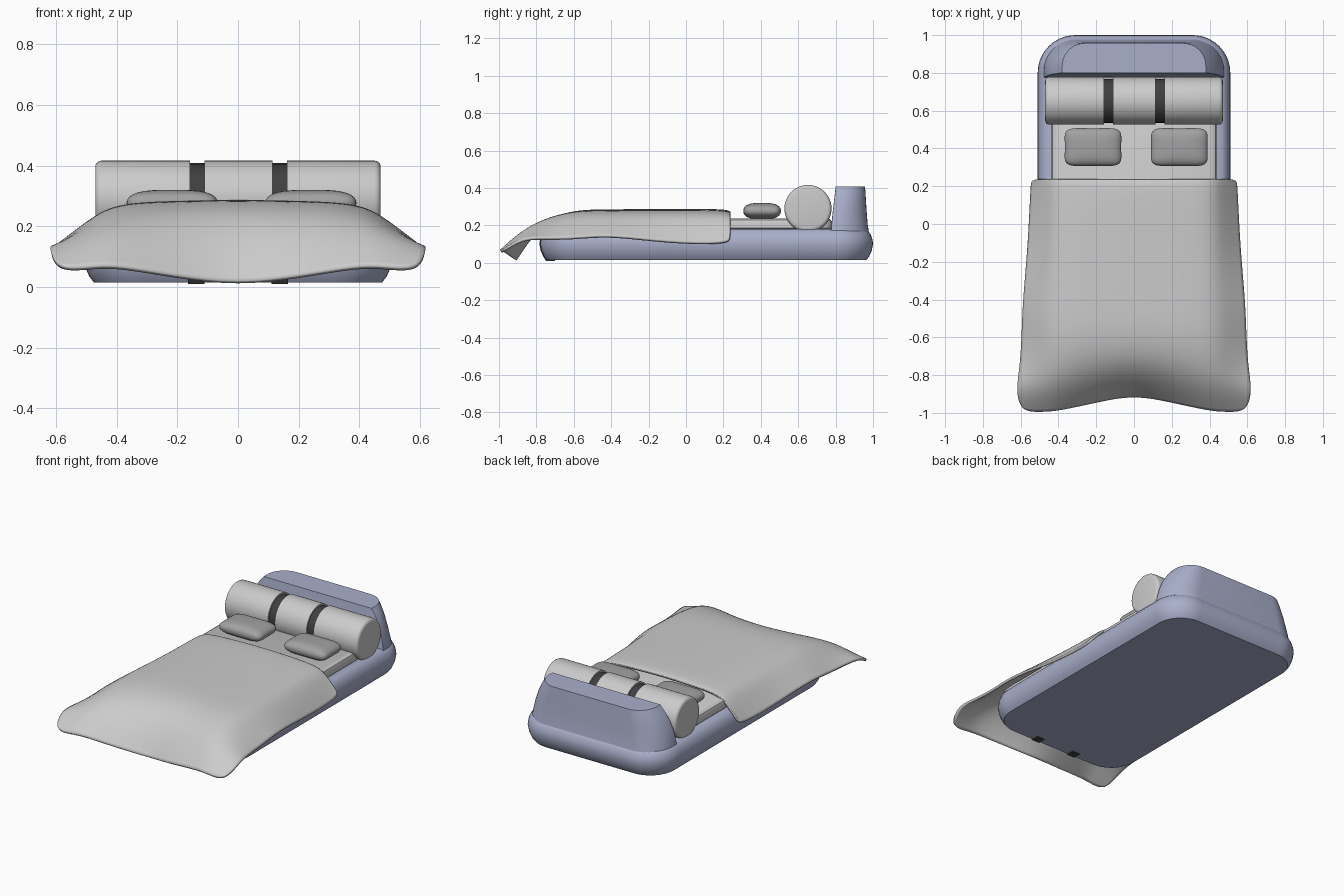
import bpy, bmesh, math

if "Cube" in bpy.data.objects:
    bpy.data.objects.remove(bpy.data.objects["Cube"])


def material(name, rgb):
    m = bpy.data.materials.new(name)
    m.diffuse_color = (*rgb, 1)
    m.use_nodes = True
    m.node_tree.nodes["Principled BSDF"].inputs["Base Color"].default_value = m.diffuse_color
    return m


BLUE = material("slate_blue", (0.40, 0.43, 0.60))
DARK = material("dark_strap", (0.05, 0.05, 0.05))
MID = material("pillow_grey", (0.36, 0.36, 0.36))


def make(name, verts, faces, mat=None, angle=35):
    me = bpy.data.meshes.new(name)
    me.from_pydata(verts, [], faces)
    bm = bmesh.new()
    bm.from_mesh(me)
    bmesh.ops.recalc_face_normals(bm, faces=bm.faces)
    bm.to_mesh(me)
    bm.free()
    ob = bpy.data.objects.new(name, me)
    bpy.context.collection.objects.link(ob)
    if mat:
        me.materials.append(mat)
    bpy.ops.object.select_all(action='DESELECT')
    ob.select_set(True)
    bpy.context.view_layer.objects.active = ob
    bpy.ops.object.shade_smooth_by_angle(angle=math.radians(angle))
    return ob


def loft(name, rings, mat=None, angle=35):
    n = len(rings[0])
    verts = [p for r in rings for p in r]
    faces = [(k * n + i, k * n + (i + 1) % n, (k + 1) * n + (i + 1) % n, (k + 1) * n + i)
             for k in range(len(rings) - 1) for i in range(n)]
    faces += [tuple(range(n)), tuple(range(len(verts) - n, len(verts)))]
    return make(name, verts, faces, mat, angle)


def rounded(hw, y0, y1, r_front, r_back, z, steps=10):
    # rounded rectangle in plan
    pts = []
    for cx, cy, r, a0 in ((hw - r_back, y1 - r_back, r_back, 0), (r_back - hw, y1 - r_back, r_back, 90),
                          (r_front - hw, y0 + r_front, r_front, 180), (hw - r_front, y0 + r_front, r_front, 270)):
        for i in range(steps + 1):
            a = math.radians(a0 + 90 * i / steps)
            pts.append((cx + r * math.cos(a), cy + r * math.sin(a), z))
    return pts


# bed base with bulging sides
BASE = [(.035, .015), (.02, .035), (.007, .065), (0, .1), (.003, .125), (.012, .15), (.027, .17), (.045, .18)]
loft("bed_base", [rounded(.51 - d, -.78 + d, 1 - d, .2 - d, .2 - d, z) for d, z in BASE], BLUE)

# headboard, tapering upwards with rounded back corners
HEAD = [(.48, .775, .98, .17, .15), (.475, .777, .972, .17, .2), (.462, .783, .967, .17, .26),
        (.44, .79, .963, .16, .32), (.41, .796, .96, .14, .37), (.38, .80, .957, .12, .408)]
loft("headboard", [rounded(hw, y0, y1, .003, r, z) for hw, y0, y1, r, z in HEAD], BLUE)

# mattress
MATT = [(.015, .17), (0, .185), (0, .215), (.006, .23), (.02, .238)]
loft("mattress", [rounded(.437 - d, -.72 + d, .78 - d, .06 - d, .06 - d, z) for d, z in MATT])


# bolster: three padded rolls around a dark core
def roll(name, x0, x1, r, b0=0, b1=0, mat=None):
    prof = []
    for x, s, b in ((x0, 1, b0), (x1, -1, b1)):
        arc = [(x + s * b * (1 - math.sin(t)), r - b * (1 - math.cos(t)))
               for t in [math.pi / 2 * (1 - i / 4) for i in range(5)]] if b else [(x, r)]
        prof += arc if s > 0 else arc[::-1]
    rings = [[(x, .652 + q * math.cos(2 * math.pi * i / 48), .29 + q * math.sin(2 * math.pi * i / 48))
              for i in range(48)] for x, q in prof]
    loft(name, rings, mat)


roll("bolster_left", -.47, -.158, .126, b0=.02)
roll("bolster_middle", -.11, .113, .126)
roll("bolster_right", .161, .47, .126, b1=.02)
roll("bolster_core", -.3, .3, .116, mat=DARK)


# pillows: flattened superellipsoids with pinched sides
def pillow(name, cx):
    def p(v, e):
        return math.copysign(abs(v) ** e, v)
    rings = []
    for j in range(1, 20):
        t = -math.pi / 2 + math.pi * j / 20
        ring = []
        for i in range(48):
            a = 2 * math.pi * i / 48
            u = p(math.cos(t), .6) * p(math.cos(a), .45)
            v = p(math.cos(t), .6) * p(math.sin(a), .45)
            ring.append((cx + .16 * u * (1 - .07 * (1 - v * v)), .407 + .107 * v * (1 - .07 * (1 - u * u)),
                         .277 + .043 * p(math.sin(t), .9)))
        rings.append(ring)
    loft(name, rings, MID, 60)


pillow("pillow_left", -.217)
pillow("pillow_right", .24)

# straps wrapping the front of the base
for side, cx in (("left", -.137), ("right", .137)):
    outer = [(-.70, .01)] + [(-.784 + d, z - (.005 if z < .02 else 0)) for d, z in BASE] + [(-.70, .184)]
    loft("front_strap_" + side, [[(cx + s * .027, y, z) for y, z in outer] for s in (-1, 1)], DARK)

# blanket: each row is centre y, edge y, centre z, shoulder z, edge x, edge z
ROWS = [(.237, .237, .275, .262, .54, .13), (.215, .215, .288, .272, .547, .115),
        (.1, .1, .29, .276, .552, .105), (-.15, -.15, .288, .276, .565, .12),
        (-.42, -.42, .288, .278, .59, .155), (-.6, -.6, .284, .276, .595, .135),
        (-.74, -.76, .235, .245, .605, .135), (-.84, -.88, .125, .185, .625, .14),
        (-.905, -.995, .012, .075, .60, .06)]
verts = []
for yc, ye, zc, zs, xe, ze in ROWS:
    half = [(0, 0, zc), (.2, .45, zc * .6 + zs * .4), (.4, .95, zs),
            (.4 + .45 * (xe - .4), 1, zs * .62 + ze * .38), (xe, 1, ze)]
    full = [(-x, w, z) for x, w, z in half[:0:-1]] + half
    verts += [(x, yc + w * (ye - yc), z) for x, w, z in full]
faces = [(j * 9 + i, (j + 1) * 9 + i, (j + 1) * 9 + i + 1, j * 9 + i + 1)
         for j in range(len(ROWS) - 1) for i in range(8)]
blanket = make("blanket", verts, faces, angle=60)
# make sure the sheet faces upwards, so that it thickens downwards
if blanket.data.polygons[20].normal.z < 0:
    blanket.data.flip_normals()
sub = blanket.modifiers.new("smooth", 'SUBSURF')
sub.levels = sub.render_levels = 3
sol = blanket.modifiers.new("thickness", 'SOLIDIFY')
sol.thickness, sol.offset = .015, -1
